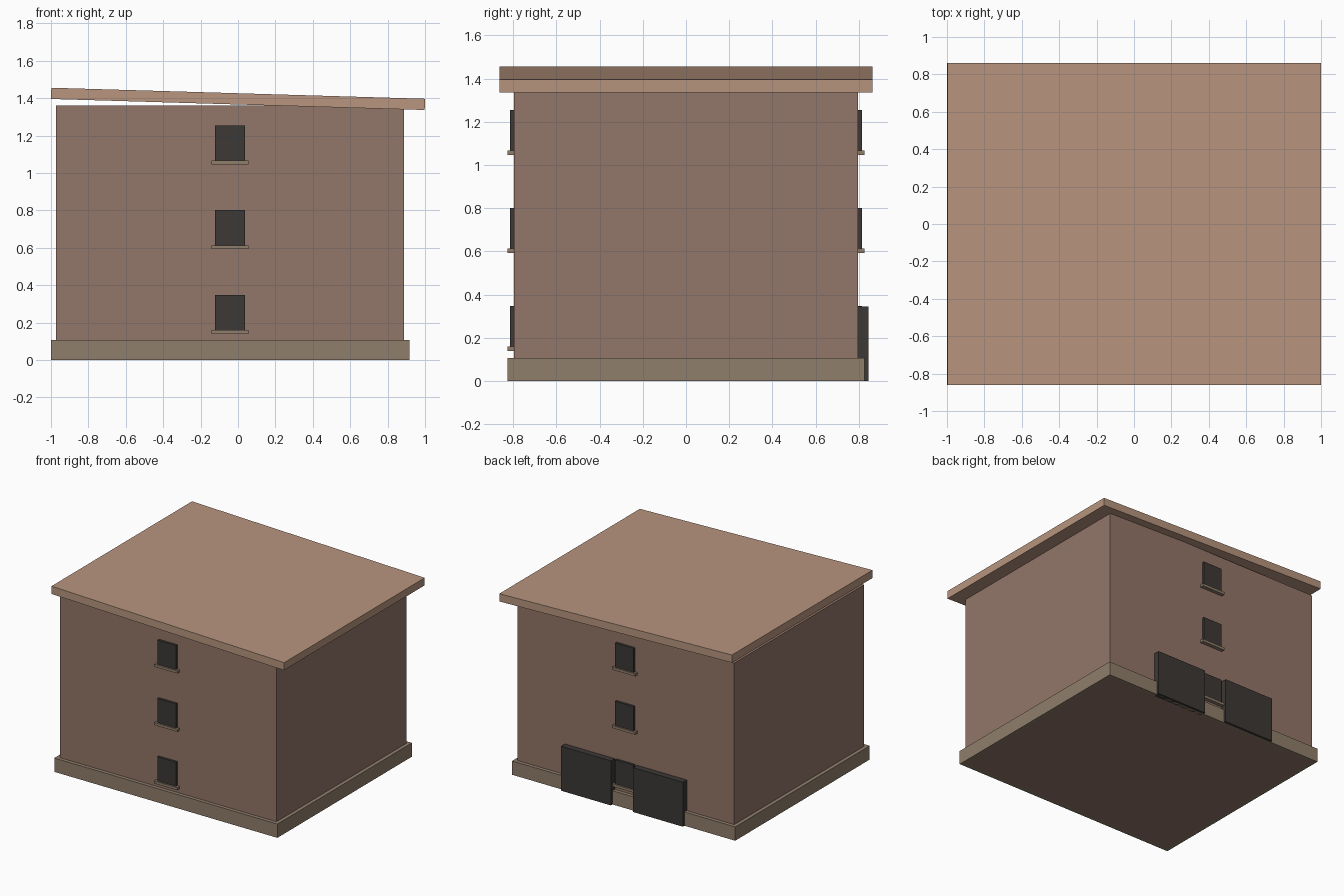
import bpy, math

if "Cube" in bpy.data.objects:
    bpy.data.objects.remove(bpy.data.objects["Cube"])

CX = -0.042                      # centre line of the building


def material(name, rgb):
    m = bpy.data.materials.new(name)
    m.diffuse_color = (*rgb, 1)
    m.use_nodes = True
    m.node_tree.nodes["Principled BSDF"].inputs["Base Color"].default_value = m.diffuse_color
    return m


WALL = material("wall_plaster", (0.29, 0.18, 0.14))
STONE = material("plinth_stone", (0.28, 0.21, 0.15))
ROOF = material("roof_clay", (0.48, 0.30, 0.21))
DARK = material("dark_panel", (0.045, 0.04, 0.036))


def box(name, lo, hi, mat):
    """Axis-aligned box between two corners."""
    bpy.ops.mesh.primitive_cube_add(
        size=1, location=[(a + b) / 2 for a, b in zip(lo, hi)])
    ob = bpy.context.object
    ob.name = name
    ob.scale = [b - a for a, b in zip(lo, hi)]
    bpy.ops.object.transform_apply(location=False, rotation=False, scale=True)
    ob.data.materials.append(mat)
    return ob


# Walls and plinth
box("walls", (CX - 0.93, -0.797, 0), (CX + 0.93, 0.797, 1.36), WALL)
box("plinth", (CX - 0.958, -0.825, 0), (CX + 0.958, 0.825, 0.107), STONE)

# Gently sloping slab roof, lower towards +x
roof = box("roof", (-0.9995, -0.862, 1.366), (0.9995, 0.862, 1.426), ROOF)
roof.rotation_euler.y = math.atan(0.059 / 2)

# One window with a sill per floor, on front and back
for side, s in (("front", -1), ("back", 1)):
    for floor in range(3):
        z = 0.16 + 0.453 * floor
        y_in = s * 0.79
        for part, half, y_out, z0, z1, mat in (
                ("window", 0.08, s * 0.815, z, z + 0.188, DARK),
                ("sill", 0.099, s * 0.826, z - 0.02, z, STONE)):
            box(f"{side}_{part}_{floor + 1}",
                (CX - half, min(y_in, y_out), z0),
                (CX + half, max(y_in, y_out), z1), mat)

# Pair of large doors at the back
for side, s in (("left", 1), ("right", -1)):
    x = CX + s * 0.309
    box(f"back_door_{side}", (x - 0.214, 0.797, 0), (x + 0.214, 0.845, 0.345), DARK)
